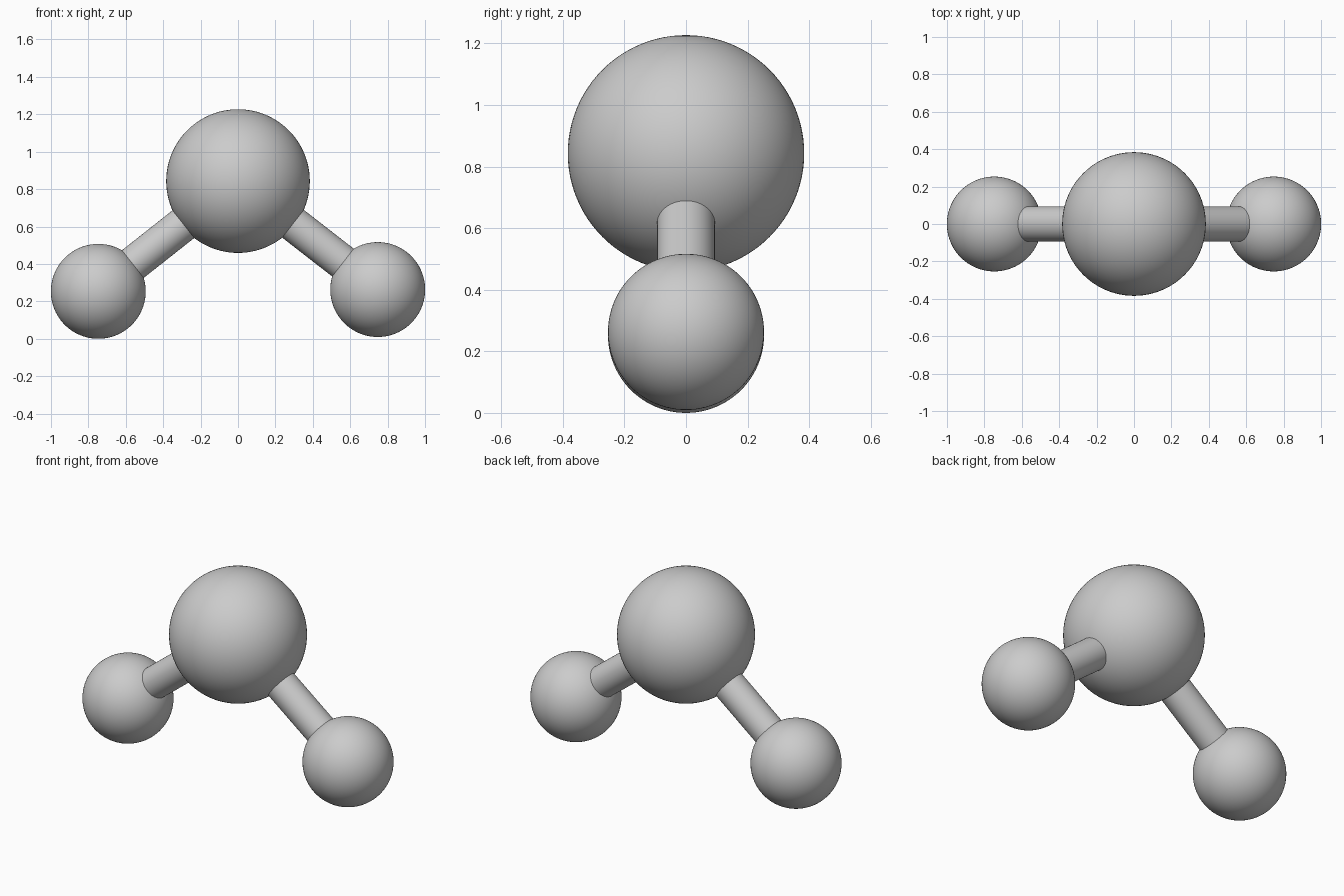
import bpy
from mathutils import Vector

if "Cube" in bpy.data.objects:
    bpy.data.objects.remove(bpy.data.objects["Cube"])

CENTRE = Vector((0, 0, 0.843))
BOND_R = 0.094


def smooth(obj, name):
    obj.name = name
    obj.select_set(True)
    bpy.context.view_layer.objects.active = obj
    bpy.ops.object.shade_smooth_by_angle()
    return obj


def ball(name, pos, radius):
    bpy.ops.mesh.primitive_uv_sphere_add(segments=96, ring_count=48, radius=radius, location=pos)
    return smooth(bpy.context.object, name)


def rod(name, a, b, radius):
    d = b - a
    bpy.ops.mesh.primitive_cylinder_add(vertices=64, radius=radius, depth=d.length,
                                        location=(a + b) / 2,
                                        rotation=d.to_track_quat('Z', 'Y').to_euler())
    return smooth(bpy.context.object, name)


# Large central atom
ball("central_atom", CENTRE, 0.384)

# Two small atoms, each joined to the centre by a round bond
for side, x, z in (("left", -0.747, 0.2535), ("right", 0.747, 0.263)):
    pos = Vector((x, 0, z))
    ball(side + "_atom", pos, 0.2535)
    d = (pos - CENTRE).normalized()
    rod(side + "_bond", CENTRE + d * 0.3, pos - d * 0.18, BOND_R)
